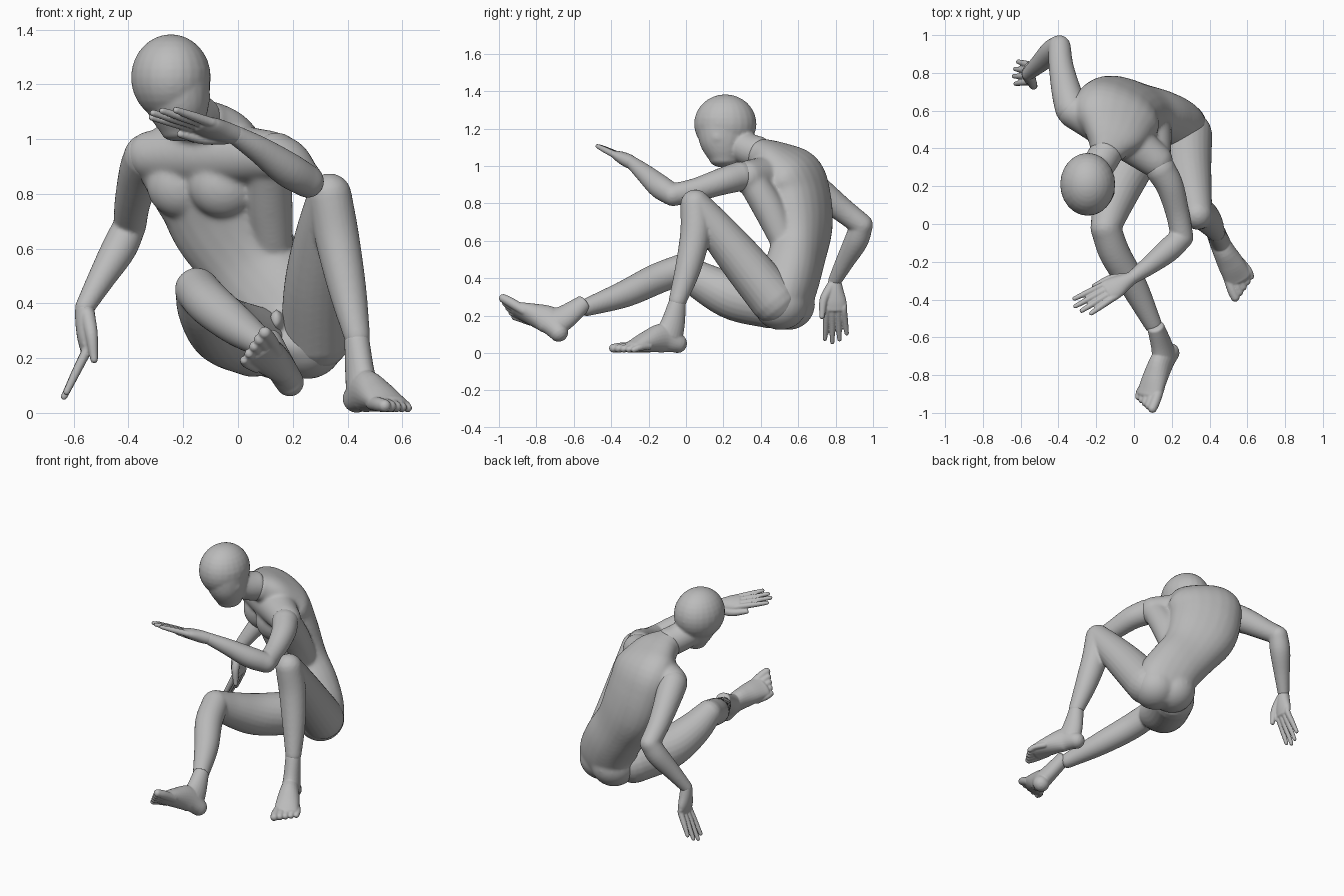
import bpy
import bmesh
from math import sin, cos, pi, copysign
from mathutils import Vector, Matrix

old = bpy.data.objects.get("Cube")
if old:
    bpy.data.objects.remove(old, do_unlink=True)

grey = bpy.data.materials.new("mannequin_grey")
grey.use_nodes = True
grey.diffuse_color = (0.5, 0.5, 0.5, 1)
grey.node_tree.nodes["Principled BSDF"].inputs["Base Color"].default_value = (0.5, 0.5, 0.5, 1)

SIDES = 24
STEPS = 5


def spline(rows):
    """Smooth curve through rows of centre + radii."""
    rows = [Vector(tuple(r) if len(r) == 5 else tuple(r) + (r[3],)) for r in rows]
    ext = [rows[0] * 2 - rows[1]] + rows + [rows[-1] * 2 - rows[-2]]
    out = []
    for i in range(len(rows) - 1):
        p, q, r, s = ext[i:i + 4]
        for k in range(STEPS):
            t = k / STEPS
            out.append((q * 2 + (r - p) * t + (p * 2 - q * 5 + r * 4 - s) * t ** 2
                        + (q * 3 - p - r * 3 + s) * t ** 3) * 0.5)
    return out + [rows[-1]]


def loft(bm, rows, side=(1, 0.3, 0.2), side_end=None, bulge=1.0, power=1.0):
    """Elliptical tube through rows, with rounded ends; power under 1 makes it boxier."""
    pts = spline(rows)
    centres = [Vector(p[:3]) for p in pts]
    s0, s1 = Vector(side), Vector(side_end or side)
    n = len(pts)
    outline = []
    for j in range(SIDES):
        c, s = cos(2 * pi * j / SIDES), sin(2 * pi * j / SIDES)
        outline.append((copysign(abs(c) ** power, c), copysign(abs(s) ** power, s)))
    loops = []
    for i in range(n):
        c = centres[i]
        a, b = pts[i][3:]
        tangent = (centres[min(i + 1, n - 1)] - centres[max(i - 1, 0)]).normalized()
        s = s0.lerp(s1, i / (n - 1))
        s = (s - tangent * s.dot(tangent)).normalized()
        f = tangent.cross(s)
        first, last = (-4 if i == 0 else 0), (4 if i == n - 1 else 0)
        for k in range(first, last + 1):
            angle = k * pi / 2 / 4.3
            base = c + tangent * sin(angle) * bulge * min(a, b)
            shrink = cos(angle)
            loops.append([bm.verts.new(base + s * a * shrink * u + f * b * shrink * v)
                          for u, v in outline])
    for lo, hi in zip(loops, loops[1:]):
        for j in range(SIDES):
            k = (j + 1) % SIDES
            bm.faces.new((lo[j], lo[k], hi[k], hi[j]))
    bm.faces.new(loops[0][::-1])
    bm.faces.new(loops[-1])


def ball(bm, centre, size):
    m = Matrix.Translation(centre) @ Matrix.Diagonal((*size, 1))
    bmesh.ops.create_uvsphere(bm, u_segments=24, v_segments=16, radius=1, matrix=m)


def finish(bm, name, voxel, smooth=4):
    """Fuse the pieces of one body part into a single smooth skin."""
    bmesh.ops.recalc_face_normals(bm, faces=bm.faces)
    mesh = bpy.data.meshes.new(name)
    bm.to_mesh(mesh)
    bm.free()
    mesh.materials.append(grey)
    ob = bpy.data.objects.new(name, mesh)
    bpy.context.collection.objects.link(ob)
    fuse = ob.modifiers.new("fuse", "REMESH")
    fuse.mode = "VOXEL"
    fuse.voxel_size = voxel
    fuse.use_smooth_shade = True
    soften = ob.modifiers.new("soften", "SMOOTH")
    soften.factor = 0.5
    soften.iterations = smooth


def limb(name, upper, lower):
    bm = bmesh.new()
    loft(bm, upper)
    loft(bm, lower)
    finish(bm, name, 0.008, 5)


def local_frame(origin, forward, up, lateral_sign):
    """Maps (forward, lateral, up) offsets to world positions."""
    o, f = Vector(origin), Vector(forward).normalized()
    u = Vector(up)
    u = (u - f * u.dot(f)).normalized()
    v = u.cross(f) * lateral_sign

    def at(a, b, c, *radii):
        return (*(o + f * a + v * b + u * c), *radii)
    return at, v


def foot(name, heel, forward, up, sign):
    at, v = local_frame(heel, forward, up, sign)
    bm = bmesh.new()
    loft(bm, [at(.05, 0, .27, .045, .047), at(.075, 0, .16, .05, .066),
              at(.1, 0, .09, .055, .08)], v, bulge=0.3)
    loft(bm, [at(.05, 0, .052, .052, .052), at(.13, 0, .08, .056, .078),
              at(.23, .01, .06, .069, .058), at(.32, .018, .034, .073, .032)], v)
    for i in range(5):
        t = i / 4
        y, r = -.036 + .12 * t, .026 - .008 * t
        loft(bm, [at(.27 - .03 * t, y * .8, .036, r), at(.36 - .06 * t, y, .03, r),
                  at(.405 - .07 * t, y, r, r * .9)], v)
    finish(bm, name, 0.005, 3)


def hand(name, wrist, forward, back, sign, bend):
    at, v = local_frame(wrist, forward, back, sign)
    bm = bmesh.new()
    loft(bm, [at(0, 0, 0, .035), at(.05, 0, 0, .046, .037),
              at(.11, 0, 0, .061, .033), at(.155, 0, 0, .058, .024)], v, bulge=0.6)
    norm = (1 + bend * bend) ** 0.5
    for i, length in enumerate((.17, .19, .175, .14)):
        y = .045 - .03 * i
        reach, rise = length / norm, length * bend / norm
        loft(bm, [at(.13, y, 0, .018), at(.155, y, 0, .018),
                  at(.155 + reach * .5, y * 1.15, rise * .5, .016),
                  at(.155 + reach, y * 1.3, rise, .012)], v)
    loft(bm, [at(.03, .02, -.01, .027), at(.1, .06, -.02, .023), at(.19, .072, -.025, .014)], v)
    finish(bm, name, 0.005, 2)


# Torso: pelvis to neck base
bm = bmesh.new()
loft(bm, [(.19, .49, .22, .18, .13), (.20, .525, .30, .185, .145), (.14, .565, .42, .18, .145),
          (.05, .60, .55, .185, .135), (-.035, .61, .70, .22, .15), (-.085, .59, .84, .23, .16),
          (-.10, .555, .95, .235, .15), (-.11, .48, 1.03, .18, .1), (-.14, .39, 1.07, .1, .08)],
     (.95, -.3, 0), (.85, -.52, 0), bulge=0.6, power=0.87)
# Shoulder girdle and the muscles running down each flank
loft(bm, [(-.315, .595, .94, .092), (-.11, .5, .945, .12), (.115, .335, .94, .092)], (0, 0, 1))
loft(bm, [(.115, .36, .91, .08), (.115, .45, .76, .085), (.13, .53, .58, .07)])
loft(bm, [(-.29, .60, .90, .08), (-.2, .62, .74, .08), (-.08, .63, .58, .07)])
# Chest and seat
chest, ahead, across = Vector((-.09, .575, .83)), Vector((-.5, -.85, 0)), Vector((.85, -.52, 0))
for s in (-1, 1):
    ball(bm, chest + ahead * .075 + across * .09 * s, (.13, .1, .12))
    ball(bm, Vector((.195, .525, .26)) + Vector((.055, -.02, 0)) * s, (.14, .145, .137))
ball(bm, (.14, .37, .34), (.025, .035, .04))
finish(bm, "torso", 0.01, 12)

# Head and neck
bm = bmesh.new()
ball(bm, (-.245, .21, 1.225), (.146, .167, .158))
loft(bm, [(-.205, .205, 1.03, .075, .08), (-.212, .205, 1.08, .1, .115),
          (-.222, .205, 1.14, .12, .14), (-.24, .21, 1.23, .138, .157)], bulge=0.5)
ball(bm, (-.155, .175, 1.155), (.054, .06, .06))
loft(bm, [(-.14, .39, 1.07, .088), (-.17, .34, 1.085, .088), (-.22, .27, 1.12, .088)], bulge=0.4)
finish(bm, "head", 0.008, 6)

# Arms
limb("left_arm",
     [(.14, .29, .945, .08), (.19, .20, .92, .073), (.23, .06, .875, .063), (.255, -.07, .845, .06)],
     [(.255, -.07, .845, .06), (.18, -.14, .89, .064), (.08, -.22, .96, .05), (-.01, -.285, 1.015, .036)])
limb("right_arm",
     [(-.33, .61, .935, .088), (-.355, .69, .88, .08), (-.385, .83, .77, .066), (-.395, .94, .685, .06)],
     [(-.395, .94, .685, .06), (-.435, .91, .60, .064), (-.50, .85, .49, .05), (-.56, .795, .385, .036)])

# Legs
limb("left_leg",
     [(.285, .47, .285, .13), (.29, .315, .475, .12), (.31, .175, .645, .102), (.335, .05, .795, .08)],
     [(.335, .05, .795, .08), (.362, .05, .64, .081), (.40, .01, .45, .069), (.435, -.045, .28, .048)])
limb("right_leg",
     [(.06, .46, .26, .13), (-.05, .26, .30, .126), (-.115, .10, .375, .105), (-.15, -.02, .45, .081)],
     [(-.15, -.02, .45, .081), (-.10, -.16, .395, .082), (0, -.33, .315, .072), (.10, -.53, .245, .048)])

# Feet
foot("left_foot", (.415, 0, 0), (.38, -.925, 0), (0, 0, 1), 1)
foot("right_foot", (.225, -.675, .05), (-.37, -.78, .51), (-.3, .70, .65), -1)

# Hands, lateral direction toward the thumb
hand("left_hand", (-.01, -.285, 1.015), (-.84, -.48, .25), (.05, .37, .9), -1, 0)
hand("right_hand", (-.56, .795, .385), (.05, .02, -1), (-1, 0, 0), 1, 0.55)
